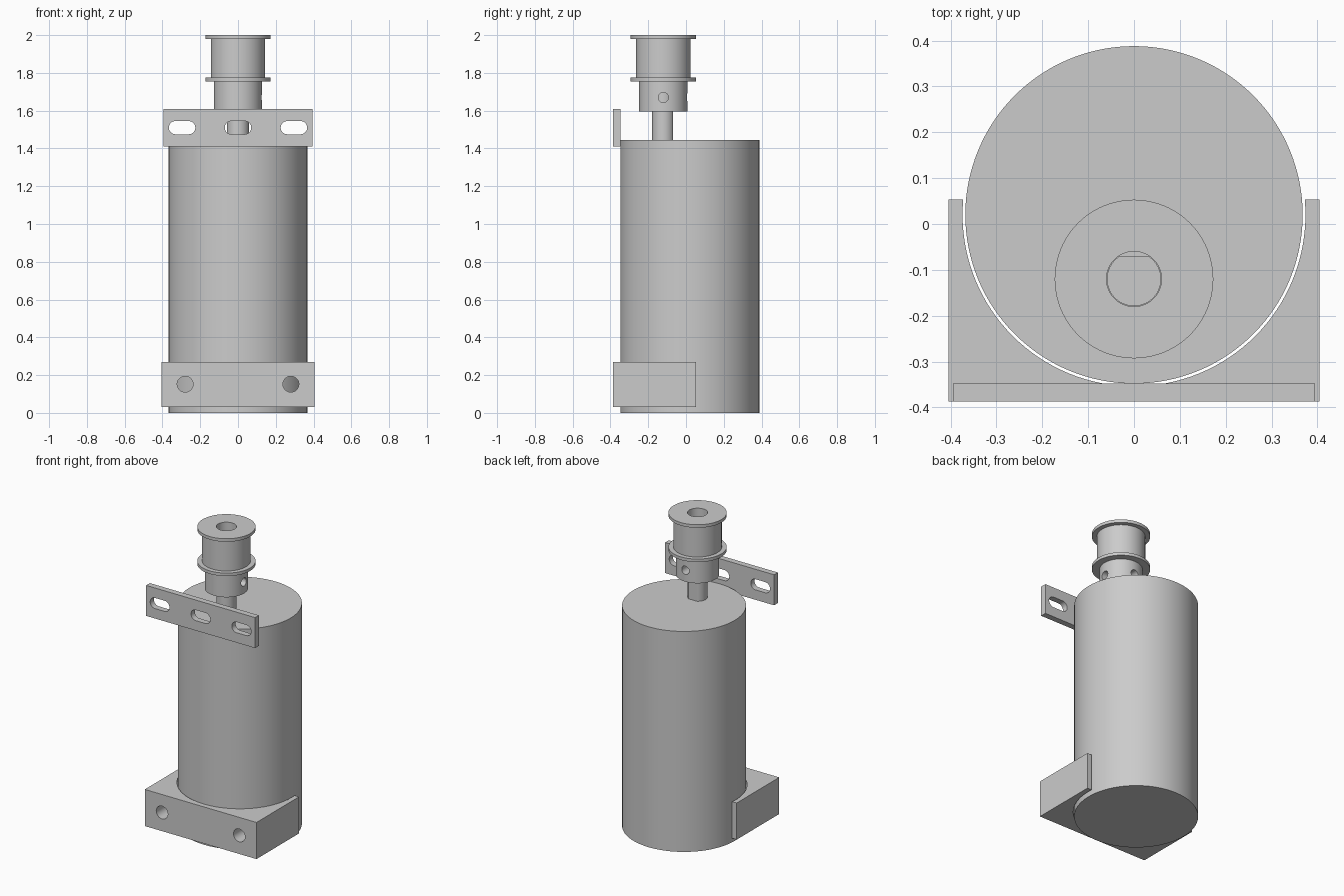
import bpy
import bmesh
from math import cos, sin, pi, tau, radians
from mathutils import Matrix, Vector

if "Cube" in bpy.data.objects:
    bpy.data.objects.remove(bpy.data.objects["Cube"], do_unlink=True)

# One plain grey for every part
grey = bpy.data.materials.new("plain grey")
grey.use_nodes = True
colour = (0.6, 0.6, 0.6, 1)
grey.diffuse_color = colour
grey.node_tree.nodes["Principled BSDF"].inputs["Base Color"].default_value = colour


def make_object(name, bm):
    bmesh.ops.recalc_face_normals(bm, faces=bm.faces)
    mesh = bpy.data.meshes.new(name)
    bm.to_mesh(mesh)
    bm.free()
    mesh.materials.append(grey)
    ob = bpy.data.objects.new(name, mesh)
    bpy.context.collection.objects.link(ob)
    return ob


def box(name, low, high):
    low, high = Vector(low), Vector(high)
    bm = bmesh.new()
    bmesh.ops.create_cube(bm, size=1)
    bmesh.ops.scale(bm, vec=high - low, verts=bm.verts)
    bmesh.ops.translate(bm, vec=(low + high) / 2, verts=bm.verts)
    return make_object(name, bm)


def cylinder(name, radius, start, end, sides=96):
    start, end = Vector(start), Vector(end)
    axis = end - start
    turn = axis.to_track_quat("Z", "Y").to_matrix().to_4x4()
    bm = bmesh.new()
    bmesh.ops.create_cone(bm, cap_ends=True, segments=sides, radius1=radius,
                          radius2=radius, depth=axis.length,
                          matrix=Matrix.Translation((start + end) / 2) @ turn)
    return make_object(name, bm)


def slot(name, x, z, length, height, y0, y1, steps=16):
    """Round-ended prism running along y."""
    r, half = height / 2, (length - height) / 2
    bm = bmesh.new()
    verts = []
    for side in (1, -1):
        for i in range(steps + 1):
            a = -pi / 2 + pi * i / steps
            verts.append(bm.verts.new((x + side * (half + r * cos(a)), y0, z + side * r * sin(a))))
    face = bm.faces.new(verts)
    out = bmesh.ops.extrude_face_region(bm, geom=[face])["geom"]
    moved = [v for v in out if isinstance(v, bmesh.types.BMVert)]
    bmesh.ops.translate(bm, vec=(0, y1 - y0, 0), verts=moved)
    return make_object(name, bm)


def lathe(name, profile, centre, sides=96):
    """Turn a closed (radius, z) outline about a vertical axis."""
    bm = bmesh.new()
    rings = [[bm.verts.new((centre[0] + r * cos(tau * i / sides),
                            centre[1] + r * sin(tau * i / sides), z))
              for i in range(sides)] for r, z in profile]
    for k, ring in enumerate(rings):
        above = rings[(k + 1) % len(rings)]
        for i in range(sides):
            j = (i + 1) % sides
            bm.faces.new((ring[i], ring[j], above[j], above[i]))
    return make_object(name, bm)


def cut(ob, cutters):
    for c in cutters:
        mod = ob.modifiers.new("cut", "BOOLEAN")
        mod.operation, mod.solver, mod.object = "DIFFERENCE", "EXACT", c
    bpy.context.view_layer.update()
    graph = bpy.context.evaluated_depsgraph_get()
    mesh = bpy.data.meshes.new_from_object(ob.evaluated_get(graph))
    ob.modifiers.clear()
    ob.data = mesh
    for c in cutters:
        bpy.data.objects.remove(c, do_unlink=True)


BODY_Y, SHAFT_Y = 0.02, -0.12
FRONT = -0.387

# Motor body
body = cylinder("motor_body", 0.368, (0, BODY_Y, 0), (0, BODY_Y, 1.445), 128)

# Cradle block with round seat and two bolt holes
cradle = box("cradle_block", (-0.405, FRONT, 0.03), (0.405, 0.053, 0.27))
cutters = [cylinder("seat_cutter", 0.374, (0, BODY_Y, -0.1), (0, BODY_Y, 0.4), 128)]
cutters += [cylinder("bolt_cutter", 0.042, (x, -0.5, 0.152), (x, -0.1, 0.152), 48)
            for x in (-0.28, 0.28)]
cut(cradle, cutters)

# Upper mounting plate with three slots
plate = box("mounting_plate", (-0.395, FRONT, 1.41), (0.395, -0.348, 1.61))
cut(plate, [slot("slot_cutter", x, 1.51, 0.14, 0.07, -0.5, -0.25)
            for x in (-0.296, 0, 0.296)])

# Drive shaft with a flat on its back
shaft = cylinder("drive_shaft", 0.059, (0, SHAFT_Y, 1.44), (0, SHAFT_Y, 1.86), 64)
cut(shaft, [box("flat_cutter", (-0.1, -0.07, 1.445), (0.1, 0, 2))])

# Flanged pulley with hub, bore and two set screw holes
BORE, HUB, DRUM, FLANGE = 0.06, 0.128, 0.144, 0.173
pulley = lathe("pulley", [(BORE, 1.595), (HUB, 1.595), (HUB, 1.755), (FLANGE, 1.755),
                          (FLANGE, 1.775), (DRUM, 1.775), (DRUM, 1.98), (FLANGE, 1.98),
                          (FLANGE, 2.0), (BORE, 2.0)], (0, SHAFT_Y))
cut(pulley, [cylinder("screw_cutter", 0.027, (0, SHAFT_Y, 1.67),
                      (dx * 0.2, SHAFT_Y + dy * 0.2, 1.67), 32)
             for dx, dy in ((1, 0), (0, 1))])

# Smooth curved walls, crisp edges
bpy.ops.object.select_all(action="DESELECT")
for ob in (body, cradle, plate, shaft, pulley):
    ob.select_set(True)
    bpy.context.view_layer.objects.active = ob
bpy.ops.object.shade_smooth_by_angle(angle=radians(30))
